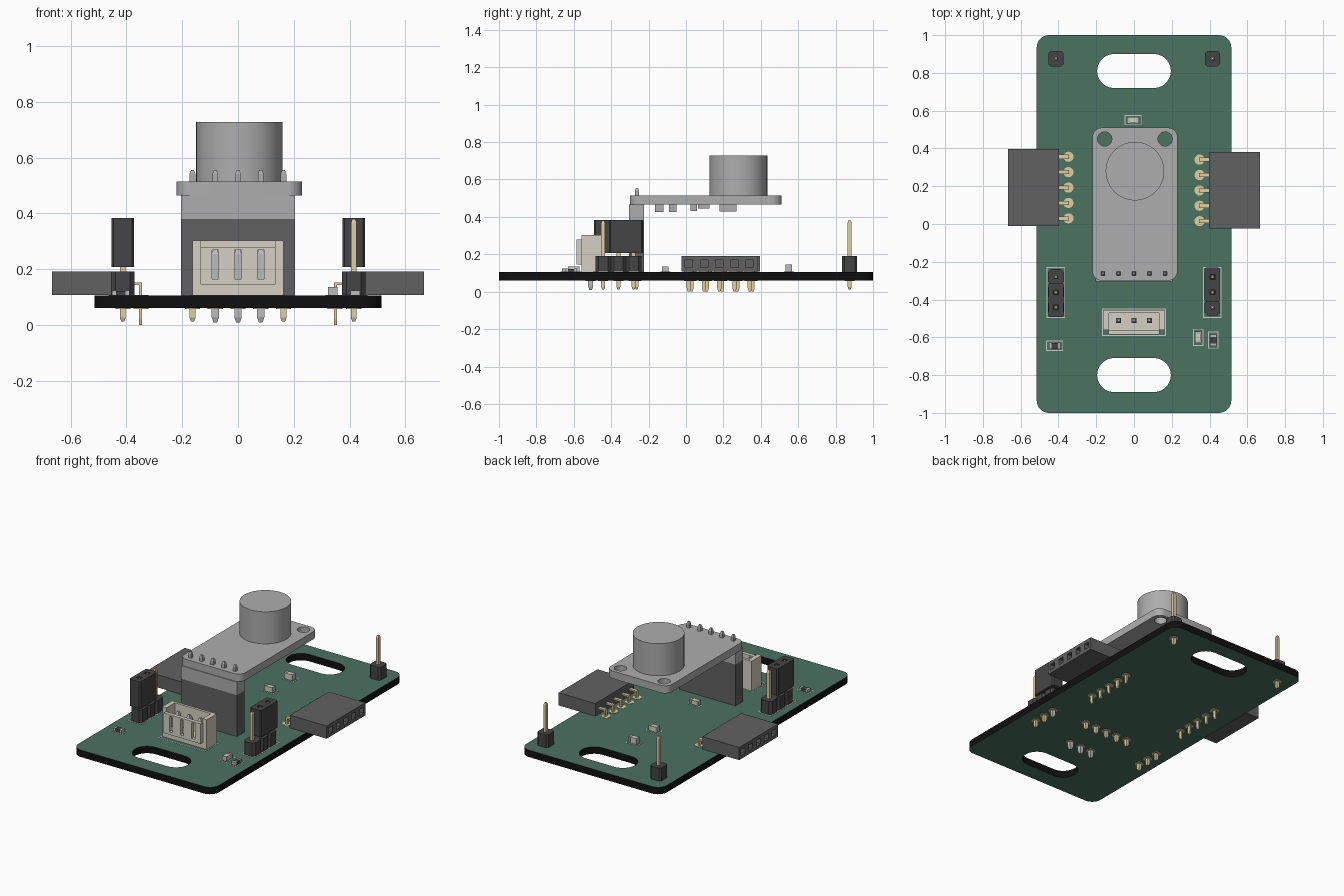
import bpy, bmesh, math

if "Cube" in bpy.data.objects:
    bpy.data.objects.remove(bpy.data.objects["Cube"])

# ---------- helpers ----------
def material(name, rgb):
    m = bpy.data.materials.new(name)
    m.diffuse_color = (*rgb, 1)
    m.use_nodes = True
    m.node_tree.nodes["Principled BSDF"].inputs["Base Color"].default_value = m.diffuse_color
    return m

GREEN = material("board_green", (0.07, 0.17, 0.12))
BLACK = material("board_edge", (0.005, 0.005, 0.005))
DARK = material("dark_plastic", (0.06, 0.06, 0.06))
GREY = material("socket_plastic", (0.12, 0.12, 0.12))
CREAM = material("cream_plastic", (0.66, 0.63, 0.54))
GOLD = material("gold", (0.75, 0.62, 0.36))
WHITE = material("white_ink", (0.75, 0.78, 0.75))
LIGHT = material("module_grey", (0.42, 0.42, 0.42))
STEEL = material("steel", (0.5, 0.5, 0.5))

def outline(cx, cy, w, h, r=0, n=0):
    """Rectangle outline; n=1 chamfers the corners, larger n rounds them."""
    if not r:
        return [(cx + a * w / 2, cy + b * h / 2) for a, b in ((1, 1), (-1, 1), (-1, -1), (1, -1))]
    pts = []
    for k, (a, b) in enumerate(((1, 1), (-1, 1), (-1, -1), (1, -1))):
        for i in range(n + 1):
            t = math.pi / 2 * (k + i / n)
            pts.append((cx + a * (w / 2 - r) + r * math.cos(t), cy + b * (h / 2 - r) + r * math.sin(t)))
    return pts

def slab(cx, cy, w, h, z0, z1, r=0, n=0):
    return [[(x, y, z) for x, y in outline(cx, cy, w, h, r, n)] for z in (z0, z1)]

def box(x0, x1, y0, y1, z0, z1):
    return slab((x0 + x1) / 2, (y0 + y1) / 2, x1 - x0, y1 - y0, z0, z1)

def disc(cx, cy, r, z0, z1, n=24):
    return [[(cx + r * math.cos(i * math.tau / n), cy + r * math.sin(i * math.tau / n), z)
             for i in range(n)] for z in (z0, z1)]

def post(x, y, z0, z1, w=0.021, tip=0.014):
    return [[(px, py, z) for px, py in outline(x, y, w * s, w * s)]
            for s, z in ((.5, z0), (1, z0 + tip), (1, z1 - tip), (.5, z1))]

def build(name, parts, mat=None, smooth=False):
    """Each part is a list of rings, lofted and capped."""
    bm = bmesh.new()
    for rings in parts:
        vs = [[bm.verts.new(p) for p in ring] for ring in rings]
        n = len(vs[0])
        for a, b in zip(vs, vs[1:]):
            for i in range(n):
                j = (i + 1) % n
                bm.faces.new((a[i], a[j], b[j], b[i]))
        bm.faces.new(vs[0][::-1])
        bm.faces.new(vs[-1])
    me = bpy.data.meshes.new(name)
    bm.to_mesh(me)
    bm.free()
    ob = bpy.data.objects.new(name, me)
    bpy.context.collection.objects.link(ob)
    if mat:
        me.materials.append(mat)
    if smooth:
        shade(ob)
    return ob

def select(ob):
    bpy.ops.object.select_all(action='DESELECT')
    ob.select_set(True)
    bpy.context.view_layer.objects.active = ob

def shade(ob):
    select(ob)
    bpy.ops.object.shade_smooth_by_angle(angle=math.radians(30))

def cut(ob, parts):
    cutter = build("cutter", parts)
    select(ob)
    mod = ob.modifiers.new("cut", 'BOOLEAN')
    mod.operation, mod.solver, mod.object = 'DIFFERENCE', 'EXACT', cutter
    bpy.ops.object.modifier_apply(modifier=mod.name)
    bpy.data.objects.remove(cutter)

def frame(x0, x1, y0, y1, t=0.005):
    z = (0.105, 0.107)
    return [box(x0, x1, y0, y0 + t, *z), box(x0, x1, y1 - t, y1, *z),
            box(x0, x0 + t, y0, y1, *z), box(x1 - t, x1, y0, y1, *z)]

TOP, BOT = 0.106, 0.06
PITCH = 0.0815

# ---------- circuit board with two mounting slots ----------
board = build("circuit_board", [slab(0, 0, 1.03, 2, BOT, TOP, 0.065, 8)], GREEN)
cut(board, [slab(0, y, 0.39, 0.18, 0, 0.2, 0.0899, 12) for y in (0.81, -0.80)])
board.data.materials.append(BLACK)
for f in board.data.polygons:
    f.material_index = 0 if abs(f.normal.z) > 0.5 else 1
shade(board)

holes, ink = [], []          # plated holes and printed outlines

# ---------- microphone module ----------
plate = build("module_board", [slab(0.005, 0.105, 0.45, 0.81, 0.465, 0.515, 0.05, 8)], LIGHT)
cut(plate, [disc(x, 0.45, 0.038, 0.4, 0.6) for x in (-0.155, 0.165)])
shade(plate)
build("microphone_capsule", [disc(0.005, 0.28, 0.155, 0.51, 0.727, 64)], LIGHT, True)
mod_x = [PITCH * i for i in range(-2, 3)]
build("module_pins", [post(x, -0.262, 0.44, 0.555) for x in mod_x], LIGHT)
build("module_header", [box(-0.205, 0.205, -0.305, -0.225, 0.38, 0.466)], LIGHT)
build("module_chips", [box(-0.05, 0.03, -0.165, -0.12, 0.425, 0.466), box(0.06, 0.14, -0.09, -0.05, 0.425, 0.466),
                       box(-0.12, -0.04, 0.025, 0.06, 0.432, 0.466), box(-0.02, 0.08, 0.065, 0.125, 0.445, 0.466),
                       box(-0.06, 0.06, 0.18, 0.27, 0.43, 0.466)], LIGHT)
build("module_socket", [box(-0.205, 0.205, -0.305, -0.225, TOP, 0.38)], GREY)
build("module_socket_pins", [post(x, -0.265, 0.012, TOP) for x in mod_x], GOLD)
holes += [(x, -0.265) for x in mod_x]

# ---------- side sockets with bent pins ----------
for side, label, y0 in ((-1, "left", 0.193), (1, "right", 0.178)):
    ys = [y0 + PITCH * i for i in range(-2, 3)]
    xs = sorted((side * 0.398, side * 0.667))
    sock = build(label + "_socket", [box(*xs, y0 - 0.203, y0 + 0.203, 0.108, 0.192)], GREY)
    hx = sorted((side * 0.50, side * 0.70))
    cut(sock, [box(*hx, y - 0.02, y + 0.02, 0.13, 0.17) for y in ys])
    px = sorted((side * 0.345, side * 0.42))
    lx = side * 0.35
    pins = []
    for y in ys:
        pins.append(box(*px, y - 0.011, y + 0.011, 0.143, 0.153))
        pins.append([[(lx + a * 0.005, y + b * w, z) for a, b in ((1, 1), (-1, 1), (-1, -1), (1, -1))]
                     for w, z in ((0.006, 0.0), (0.011, 0.02), (0.011, 0.15))])
    build(label + "_socket_pins", pins, GOLD)
    holes += [(side * 0.347, y) for y in ys]

# ---------- three-pin selectors with jumper caps ----------
for x, label, cap_ys in ((-0.413, "left", (1, 2)), (0.415, "right", (0, 1))):
    ys = [-0.28 - PITCH * i for i in range(3)]
    build(label + "_selector_base", [slab(x, y, 0.083, PITCH, TOP, 0.192, 0.016, 1) for y in ys], DARK)
    build(label + "_selector_pins", [post(x, y, 0.012, 0.38) for y in ys], GOLD)
    cy = (ys[cap_ys[0]] + ys[cap_ys[1]]) / 2
    cap = build(label + "_jumper_cap", [slab(x, cy, 0.081, 0.18, 0.207, 0.383, 0.008, 1)], DARK)
    cut(cap, [slab(x, ys[i], 0.026, 0.026, 0.34, 0.4) for i in cap_ys])
    holes += [(x, y) for y in ys]
    ink += frame(x - 0.049, x + 0.049, -0.497, -0.227)

# ---------- corner test posts ----------
for x, label in ((-0.413, "left"), (0.415, "right")):
    build(label + "_post_base", [slab(x, 0.875, 0.08, 0.08, TOP, 0.192, 0.012, 1)], DARK)
    build(label + "_post_pin", [post(x, 0.875, 0.012, 0.383)], GOLD)
    holes.append((x, 0.875))

# ---------- power connector: open shell, slotted front, three pins ----------
shell = [box(-0.163, 0.163, -0.56, -0.455, TOP, 0.155),
         box(-0.163, 0.163, -0.472, -0.455, 0.155, 0.303),
         box(-0.135, 0.135, -0.585, -0.56, 0.145, 0.278)]
shell += [box(*sorted((s * 0.133, s * 0.163)), -0.56, -0.472, 0.155, 0.303) for s in (-1, 1)]
for p, name in zip(shell[:2] + shell[3:], ("floor", "back", "left_wall", "right_wall")):
    build("connector_" + name, [p], CREAM)
front = build("connector_front", [shell[2]], CREAM)
cut(front, [box(x - 0.012, x + 0.012, -0.6, -0.55, 0.165, 0.268) for x in (-PITCH, 0, PITCH)])
build("connector_pins", [post(x, -0.51, 0.008, 0.275, 0.026, 0.02) for x in (-PITCH, 0, PITCH)], STEEL)
holes += [(x, -0.51) for x in (-PITCH, 0, PITCH)]
ink += frame(-0.17, 0.17, -0.592, -0.448)

# ---------- small surface-mount chips: body plus two end caps ----------
chips = [(-0.005, 0.55, 0, 0.04), (-0.005, 0.34, 0, 0.035), (0.01, -0.11, 0, 0.03),
         (-0.42, -0.645, 0, 0.018), (0.34, -0.60, 1, 0.03), (0.42, -0.615, 1, 0.018)]
for i, (x, y, upright, h) in enumerate(chips):
    def piece(d, length, width, height):
        return slab(x, y + d, width, length, TOP, TOP + height) if upright else \
               slab(x + d, y, length, width, TOP, TOP + height)
    build(f"chip_body_{i}", [piece(0, 0.036, 0.032, h - 0.002)], DARK if h < 0.02 else CREAM)
    build(f"chip_ends_{i}", [piece(d, 0.014, 0.034, h) for d in (-0.024, 0.024)], STEEL)
    w, l = (0.027, 0.045) if upright else (0.045, 0.027)
    ink += frame(x - w, x + w, y - l, y + l, 0.004)

# ---------- plated pads on both faces, printed outlines ----------
build("solder_pads", [disc(x, y, 0.027, BOT - 0.002, TOP + 0.002, 20) for x, y in holes], GOLD)
build("printed_outlines", ink, WHITE)
